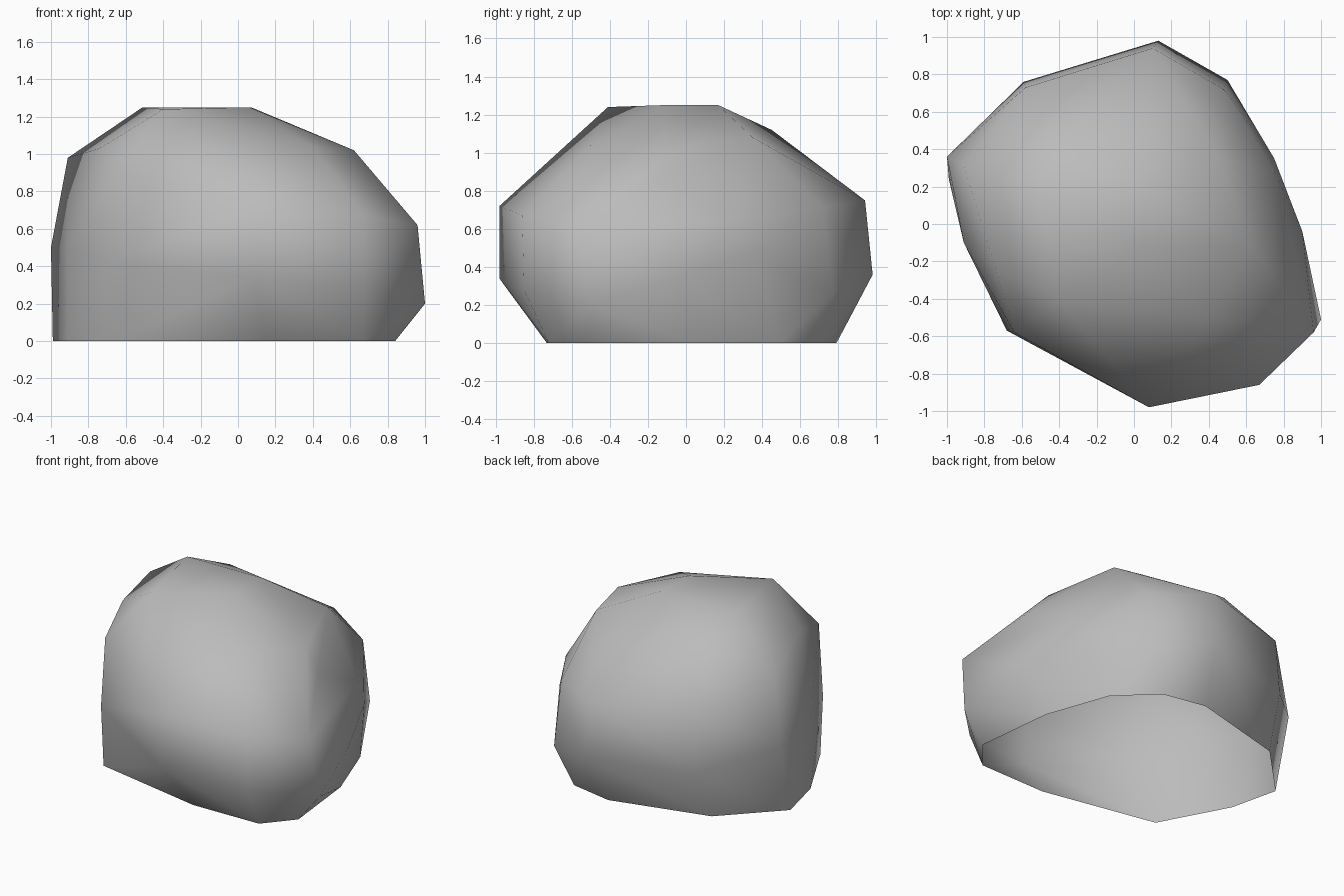
import bpy
import bmesh

# Remove the default object
cube = bpy.data.objects.get("Cube")
if cube:
    bpy.data.objects.remove(cube, do_unlink=True)


def make_material(name, colour):
    """Plain flat-coloured material."""
    material = bpy.data.materials.new(name)
    material.use_nodes = True
    material.diffuse_color = colour
    shader = material.node_tree.nodes["Principled BSDF"]
    shader.inputs["Base Color"].default_value = colour
    shader.inputs["Roughness"].default_value = 0.9
    return material


# Ground outline of the boulder, anticlockwise from its front left
ground_outline = [
    (.84, -.52), (.78, .04), (.62, .49), (.37, .73), (.06, .79), (-.63, .61),
    (-.99, .24), (-.91, -.1), (-.66, -.57), (.16, -.73), (.67, -.72),
]

# Widest band of corners, just above the ground
belly_corners = [
    (1, -.51, .2), (.9, -.04, .35), (.75, .35, .47), (.5, .77, .26),
    (.13, .98, .36), (-.59, .76, .35), (-1, .36, .5), (-.91, -.1, .5),
    (-.68, -.57, .42), (.08, -.98, .34), (.67, -.85, .28),
]

# Shoulder corners where the sides start to lean inwards
shoulder_corners = [
    (.96, -.58, .62), (.74, -.16, .87), (.75, .28, .65), (.48, .72, .71),
    (.1, .94, .75), (-.58, .73, .75), (-.91, .31, .98), (-.74, -.24, 1.03),
    (-.64, -.58, .92), (.08, -.98, .72), (.67, -.86, .67),
]

# Crown corners around the flattened top
crown_corners = [
    (.62, -.12, 1.02), (.46, .35, 1.08), (.07, .17, 1.25), (-.38, .45, 1.12),
    (-.51, .16, 1.25), (-.4, -.41, 1.24), (.06, -.12, 1.25), (.4, -.5, 1.04),
]


def build_boulder(name, corners, material):
    """Wrap a convex skin round the corners and leave the underside open."""
    mesh = bpy.data.meshes.new(name)
    bm = bmesh.new()
    for corner in corners:
        bm.verts.new(corner)

    # Outer skin
    hull = bmesh.ops.convex_hull(bm, input=bm.verts[:], use_existing_faces=False)
    spare = {item for key in ("geom_interior", "geom_unused") for item in hull[key]
             if isinstance(item, bmesh.types.BMVert)}
    if spare:
        bmesh.ops.delete(bm, geom=list(spare), context="VERTS")
    bmesh.ops.recalc_face_normals(bm, faces=bm.faces[:])

    # Open underside
    underside = [face for face in bm.faces
                 if all(vert.co.z < 0.01 for vert in face.verts)]
    bmesh.ops.delete(bm, geom=underside, context="FACES")

    # Soft shading over the low-poly form
    for face in bm.faces:
        face.smooth = True
    bm.to_mesh(mesh)
    bm.free()

    mesh.materials.append(material)
    boulder = bpy.data.objects.new(name, mesh)
    bpy.context.collection.objects.link(boulder)
    return boulder


stone_grey = make_material("stone_grey", (0.5, 0.5, 0.5, 1))
rim = [(x, y, 0) for x, y in ground_outline]
build_boulder("boulder", rim + belly_corners + shoulder_corners + crown_corners, stone_grey)
